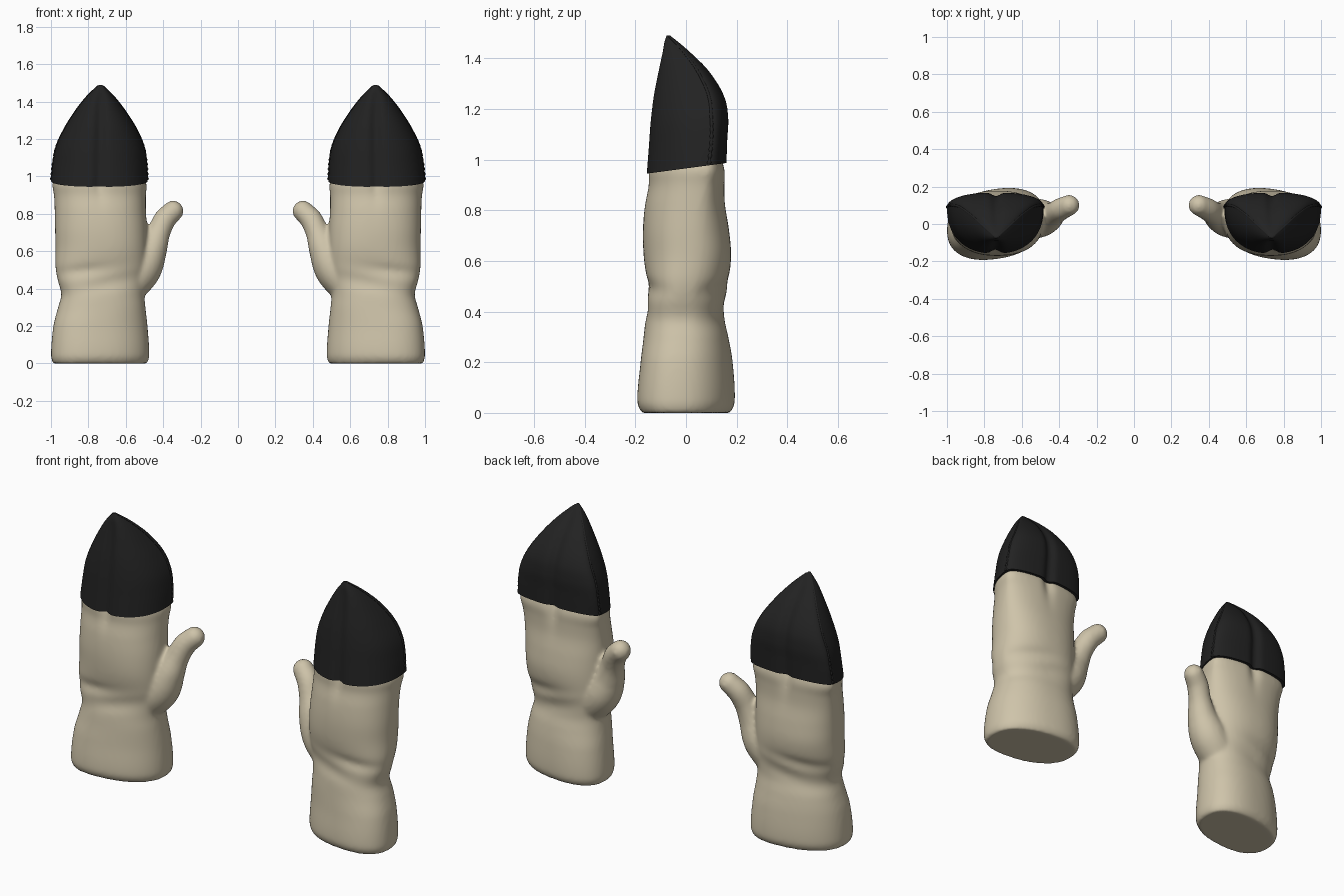
import bpy, bmesh, math
from mathutils import Vector, Matrix

if "Cube" in bpy.data.objects:
    bpy.data.objects.remove(bpy.data.objects["Cube"])

def material(name, rgb):
    m = bpy.data.materials.new(name)
    m.diffuse_color = (*rgb, 1)
    m.use_nodes = True
    m.node_tree.nodes["Principled BSDF"].inputs["Base Color"].default_value = m.diffuse_color
    return m

CREAM = material("cream_wool", (0.62, 0.55, 0.40))
BLACK = material("black_leather", (0.016, 0.016, 0.016))

def sample(rows, z):
    """Smooth (Catmull-Rom) lookup of a station table keyed by its first column."""
    z = min(max(z, rows[0][0]), rows[-1][0])
    i = 0
    while i < len(rows) - 2 and z > rows[i + 1][0]:
        i += 1
    a, b = rows[i], rows[i + 1]
    p, n = rows[max(i - 1, 0)], rows[min(i + 2, len(rows) - 1)]
    h = b[0] - a[0]
    t = (z - a[0]) / h
    out = []
    for k in range(1, len(a)):
        ma = (b[k] - p[k]) / (b[0] - p[0]) * h
        mb = (n[k] - a[k]) / (n[0] - a[0]) * h
        out.append((2*t**3 - 3*t*t + 1)*a[k] + (t**3 - 2*t*t + t)*ma
                   + (3*t*t - 2*t**3)*b[k] + (t**3 - t*t)*mb)
    return out

def bump(v, width):
    return math.exp(-(v / width) ** 2)

def loft(bm, rows, zs, warp, count=96):
    """Skin of rounded sections; front and back halves meet at depth yr."""
    rings = []
    for z in zs:
        xl, xr, yf, yb, yr, skew, groove = sample(rows, z)
        cx, w = (xl + xr) / 2, max((xr - xl) / 2, 0.002)
        ring = []
        for k in range(count):
            a = 2 * math.pi * k / count
            c, s = math.cos(a), math.sin(a)
            e = 2 / 2.3
            u = math.copysign(abs(c) ** e, c)
            v = abs(s) ** e
            x = cx + w * u
            g = groove * bump(x - cx, 0.028) * v
            y = yr + (yb - yr) * v - g if s > 0 else yr - (yr - yf) * v + g
            ring.append(bm.verts.new(warp(Vector((x, y + skew * u, z)))))
        rings.append(ring)
    for r0, r1 in zip(rings, rings[1:]):
        for k in range(count):
            j = (k + 1) % count
            bm.faces.new((r0[k], r0[j], r1[j], r1[k]))
    bm.faces.new(rings[0][::-1])
    bm.faces.new(rings[-1])

def add_object(name, bm, mat):
    me = bpy.data.meshes.new(name)
    bm.to_mesh(me)
    bm.free()
    ob = bpy.data.objects.new(name, me)
    bpy.context.collection.objects.link(ob)
    me.materials.append(mat)
    return ob

def activate(ob):
    bpy.ops.object.select_all(action='DESELECT')
    ob.select_set(True)
    bpy.context.view_layer.objects.active = ob

def mirror_pair(ob):
    """Second hand: the same part reflected across x = 0."""
    m = ob.modifiers.new("other_hand", 'MIRROR')
    m.use_mirror_merge = False
    activate(ob)
    bpy.ops.object.modifier_apply(modifier=m.name)

# Mitten body stations: z, x left, x right, y front, y back, y seam, skew, groove
BODY = [
    (0.00, 0.485, 0.990, -0.170, 0.170, 0.00, -0.035, 0),
    (0.04, 0.474, 1.000, -0.187, 0.187, 0.00, -0.035, 0),
    (0.20, 0.484, 0.987, -0.175, 0.180, 0.00, -0.03, 0),
    (0.30, 0.495, 0.962, -0.165, 0.165, 0.00, -0.02, 0),
    (0.37, 0.500, 0.945, -0.158, 0.150, 0.00, -0.02, 0),
    (0.45, 0.490, 0.965, -0.150, 0.155, 0.00, -0.02, 0),
    (0.52, 0.485, 0.976, -0.155, 0.168, 0.00, -0.01, 0),
    (0.62, 0.485, 0.976, -0.167, 0.178, 0.01, 0, 0),
    (0.72, 0.487, 0.978, -0.170, 0.170, 0.02, 0, 0),
    (0.82, 0.492, 0.980, -0.163, 0.155, 0.04, 0, 0.002),
    (0.90, 0.492, 0.984, -0.150, 0.153, 0.06, 0, 0.010),
    (0.96, 0.489, 0.992, -0.151, 0.154, 0.08, 0, 0.024),
    (1.02, 0.510, 0.970, -0.130, 0.135, 0.08, 0, 0.024),
]

def cloth_folds(p):
    f = bump(p.z - 0.50 - 0.12 * (0.8 - p.x), 0.03) * bump(p.x - 0.84, 0.16)
    f -= 0.6 * bump(p.z - 0.42 + 0.2 * (p.x - 0.7), 0.035) * bump(p.x - 0.72, 0.15)
    p.y -= math.copysign(0.012 * f, p.y) if abs(p.y) > 0.05 else 0
    return p

bm = bmesh.new()
loft(bm, BODY, [1.02 * i / 68 for i in range(69)], cloth_folds)

# Thumb: overlapping balls along a path (z, x, y, radius), fused by the remesh
THUMB = [
    (0.40, 0.610, 0.02, 0.105),
    (0.50, 0.518, 0.03, 0.106),
    (0.60, 0.464, 0.035, 0.083),
    (0.69, 0.428, 0.055, 0.064),
    (0.77, 0.391, 0.08, 0.060),
    (0.815, 0.347, 0.10, 0.056),
]
for i in range(41):
    z = 0.40 + 0.415 * i / 40
    x, y, r = sample(THUMB, z)
    bmesh.ops.create_uvsphere(bm, u_segments=24, v_segments=14, radius=r,
                              matrix=Matrix.Translation((x, y, z)))
body = add_object("mitten_bodies", bm, CREAM)
activate(body)
m = body.modifiers.new("fuse", 'REMESH')
m.mode, m.voxel_size = 'VOXEL', 0.011
bpy.ops.object.modifier_apply(modifier="fuse")
m = body.modifiers.new("soften", 'SMOOTH')
m.factor, m.iterations = 0.5, 7
bpy.ops.object.modifier_apply(modifier="soften")
mirror_pair(body)
bpy.ops.object.shade_smooth()

# Pointed finger cap stations, same columns
CAP = [
    (0.945, 0.483, 1.000, -0.158, 0.161, 0.09, 0, 0.022),
    (1.05, 0.488, 0.990, -0.150, 0.164, 0.10, 0, 0.020),
    (1.15, 0.503, 0.972, -0.143, 0.168, 0.10, 0, 0.020),
    (1.25, 0.541, 0.931, -0.132, 0.152, 0.09, 0, 0.020),
    (1.35, 0.603, 0.869, -0.114, 0.092, 0.045, 0, 0.016),
    (1.42, 0.657, 0.815, -0.100, 0.024, -0.005, 0, 0.010),
    (1.46, 0.695, 0.776, -0.090, -0.022, -0.04, 0, 0.004),
    (1.49, 0.728, 0.743, -0.076, -0.064, -0.07, 0, 0),
]

def tilted_hem(p):
    p.z += 0.04 * (p.y + 0.15) / 0.3 * max(0, 1 - (p.z - 0.945) / 0.3)
    return p

bm = bmesh.new()
loft(bm, CAP, [0.945 + 0.545 * i / 44 for i in range(45)], tilted_hem, 128)
cap = add_object("finger_caps", bm, BLACK)
mirror_pair(cap)
bpy.ops.object.shade_smooth_by_angle(angle=math.radians(50))

# Raised seams up both sides of the cap, puckered near the hem
bm = bmesh.new()
for side in (0, 1):
    prev = None
    for i in range(91):
        z = 0.95 + 0.535 * i / 90
        s = sample(CAP, z)
        out = 1 if side else -1
        c = tilted_hem(Vector((s[side] - out * 0.003, s[4], z)))
        r = 0.007 + 0.003 * math.sin(i * 1.3) * max(0, 1 - i / 50)
        ring = [bm.verts.new(c + Vector((r * math.cos(a), r * math.sin(a), 0)))
                for a in (2 * math.pi * k / 8 for k in range(8))]
        if prev:
            for k in range(8):
                j = (k + 1) % 8
                bm.faces.new((prev[k], prev[j], ring[j], ring[k]))
        else:
            bm.faces.new(ring[::-1])
        prev = ring
    bm.faces.new(prev)
seams = add_object("cap_seams", bm, BLACK)
mirror_pair(seams)
bpy.ops.object.shade_smooth_by_angle(angle=math.radians(50))
